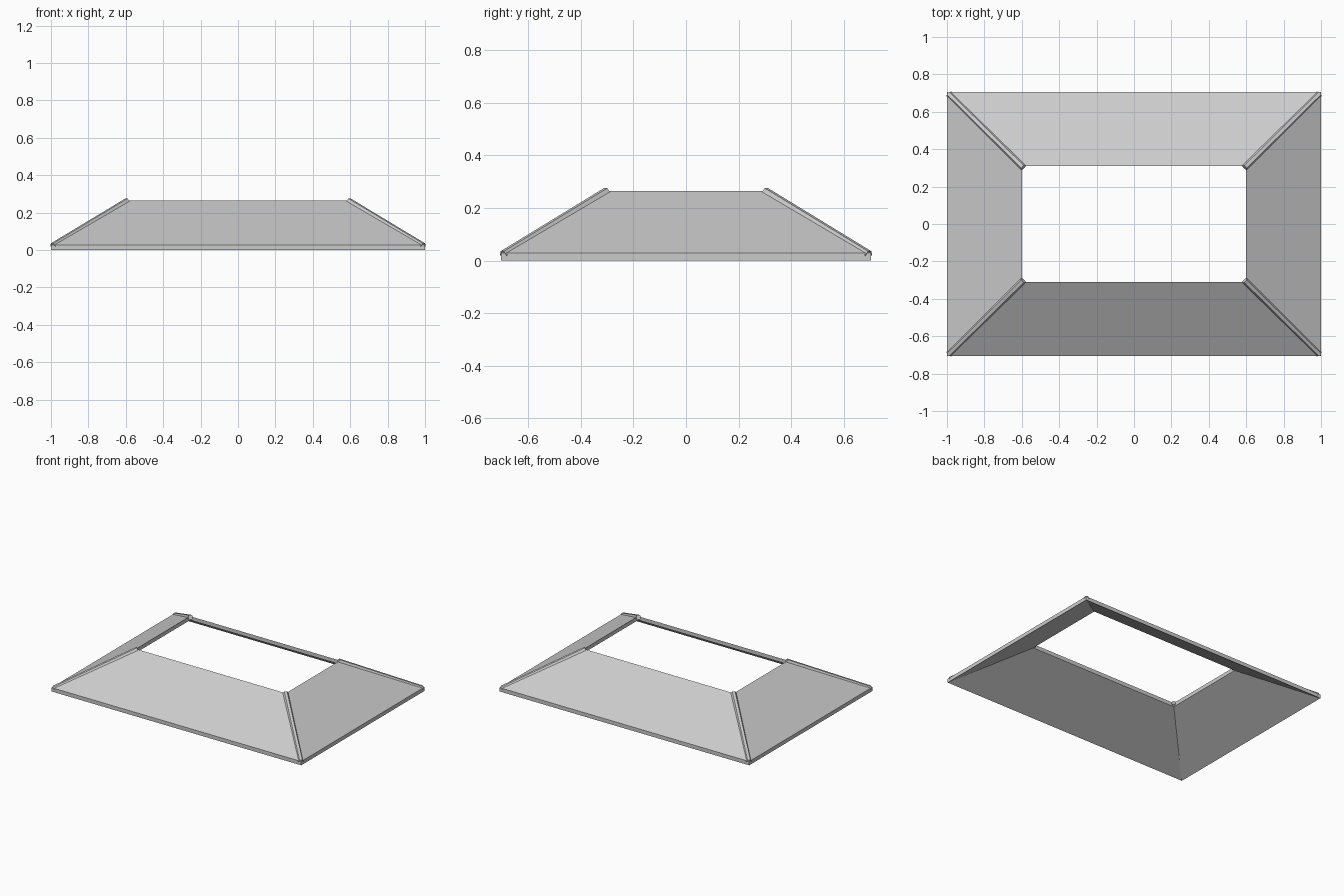
import bpy, bmesh
from mathutils import Vector

if "Cube" in bpy.data.objects:
    bpy.data.objects.remove(bpy.data.objects["Cube"])

SIGNS = [(-1, -1), (1, -1), (1, 1), (-1, 1)]
EAVE = (1.0, 0.705, 0.028)     # half width, half depth, top height
RIM = (0.60, 0.31, 0.264)
THICK = 0.028


def finish(bm, name):
    bmesh.ops.recalc_face_normals(bm, faces=bm.faces)
    me = bpy.data.meshes.new(name)
    bm.to_mesh(me)
    bm.free()
    ob = bpy.data.objects.new(name, me)
    bpy.context.collection.objects.link(ob)
    return ob


# Sloped roof skirt: a slab section swept around four mitred corners
bm = bmesh.new()
section = [EAVE, RIM, (*RIM[:2], RIM[2] - THICK), (*EAVE[:2], 0)]
loops = [[bm.verts.new((sx * x, sy * y, z)) for sx, sy in SIGNS] for x, y, z in section]
for a, b in zip(loops, loops[1:] + loops[:1]):
    for i in range(4):
        j = (i + 1) % 4
        bm.faces.new((a[i], a[j], b[j], b[i]))
finish(bm, "roof_skirt")

# Hip bars: six-sided rods laid along each corner
for n, (sx, sy) in enumerate(SIGNS):
    low = Vector((sx * (EAVE[0] - 0.010), sy * (EAVE[1] - 0.010), 0.021))
    high = Vector((sx * (RIM[0] - 0.008), sy * (RIM[1] - 0.008), RIM[2] - 0.003))
    axis = (high - low).normalized()
    side = axis.cross(Vector((0, 0, 1))).normalized()
    up = side.cross(axis)
    r = 0.018
    ring = [side * r * c + up * r * s for c, s in
            [(1, 0), (.5, .866), (-.5, .866), (-1, 0), (-.5, -.866), (.5, -.866)]]
    bm = bmesh.new()
    ends = [[bm.verts.new(p + o) for o in ring] for p in (low, high)]
    for i in range(6):
        j = (i + 1) % 6
        bm.faces.new((ends[0][i], ends[0][j], ends[1][j], ends[1][i]))
    for e in ends:
        bm.faces.new(e)
    finish(bm, f"hip_bar_{n + 1}")
